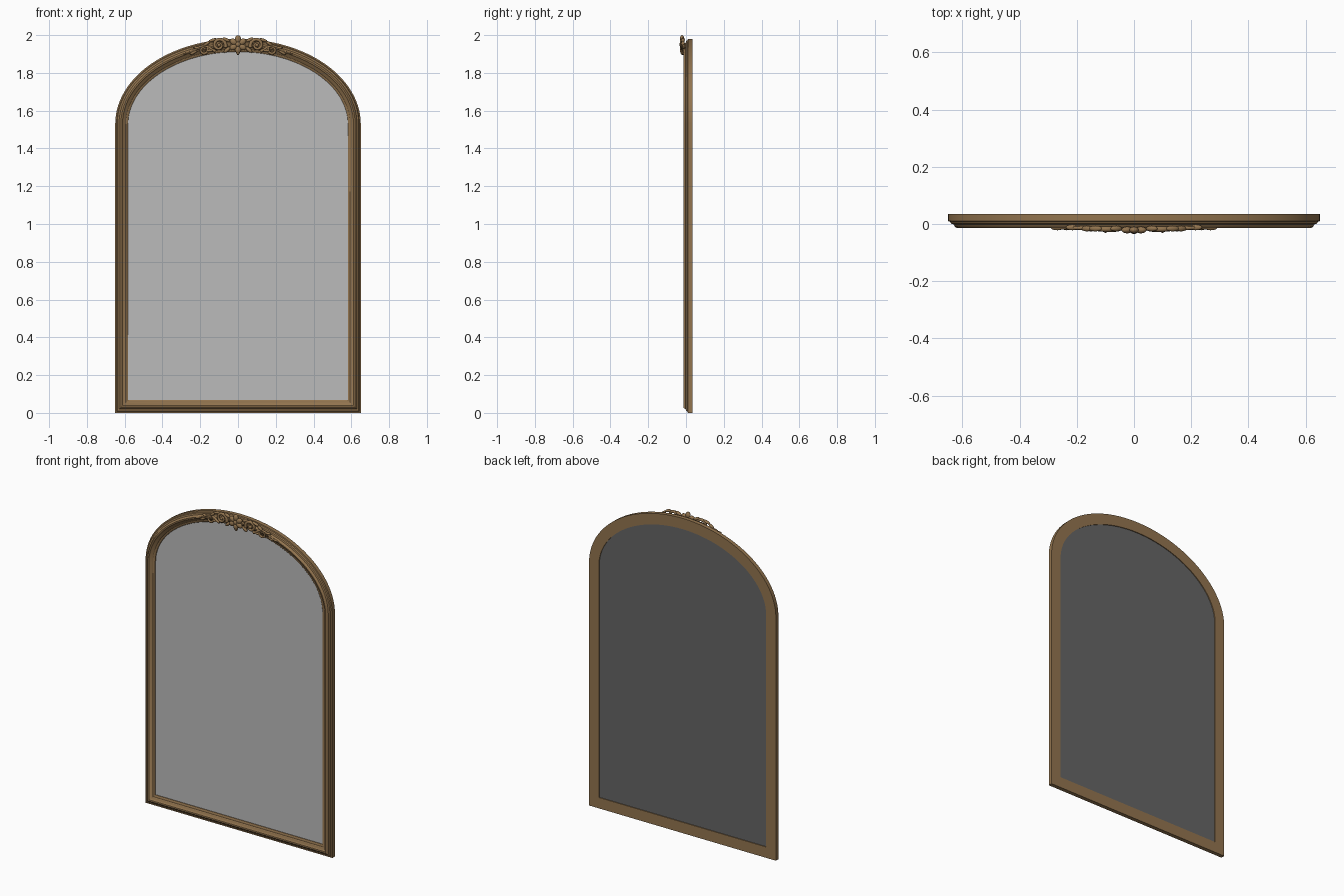
import bpy, bmesh, math
from mathutils import Vector

if "Cube" in bpy.data.objects:
    bpy.data.objects.remove(bpy.data.objects["Cube"])


def material(name, rgb):
    m = bpy.data.materials.new(name)
    m.diffuse_color = (*rgb, 1)
    m.use_nodes = True
    m.node_tree.nodes["Principled BSDF"].inputs["Base Color"].default_value = m.diffuse_color
    return m


GOLD = material("antique gold", (0.29, 0.176, 0.078))
GLASS = material("mirror grey", (0.50, 0.50, 0.50))
BACK = material("backing grey", (0.13, 0.13, 0.13))

# Arched outline in x, z: square bottom corners and an elliptical top
W, SPRING, RISE, SEGS = 0.65, 1.53, 0.45, 56
outline = [Vector((-W, 0)), Vector((W, 0))]
for i in range(SEGS + 1):
    t = math.pi * i / SEGS
    outline.append(Vector((W * math.cos(t), SPRING + RISE * math.sin(t))))


def inset(d):
    """Outline moved inward by d with mitred corners."""
    result, n = [], len(outline)
    for i, p in enumerate(outline):
        a = (p - outline[i - 1]).normalized()
        b = (outline[(i + 1) % n] - p).normalized()
        na, nb = Vector((-a.y, a.x)), Vector((-b.y, b.x))
        result.append(p + (na + nb) * d / (1 + na.dot(nb)))
    return result


def finish(bm, name, mats):
    bmesh.ops.recalc_face_normals(bm, faces=bm.faces)
    me = bpy.data.meshes.new(name)
    bm.to_mesh(me)
    bm.free()
    for m in mats:
        me.materials.append(m)
    ob = bpy.data.objects.new(name, me)
    bpy.context.collection.objects.link(ob)
    return ob


def smooth(ob, angle=35):
    bpy.ops.object.select_all(action='DESELECT')
    ob.select_set(True)
    bpy.context.view_layer.objects.active = ob
    bpy.ops.object.shade_smooth_by_angle(angle=math.radians(angle))


def bridge(bm, r0, r1):
    n = len(r0)
    for i in range(n):
        j = (i + 1) % n
        bm.faces.new((r0[i], r0[j], r1[j], r1[i]))


# Moulded frame: stepped profile (inset, y) swept round the outline
profile = [(0, 0.035), (0, 0.010), (0.007, 0.008), (0.011, 0.001),
           (0.020, -0.002), (0.024, -0.010), (0.030, -0.014), (0.038, -0.013),
           (0.044, -0.006), (0.052, -0.003), (0.056, 0.002), (0.062, 0.003),
           (0.068, 0.008), (0.068, 0.035)]
bm = bmesh.new()
rings = [[bm.verts.new((p.x, y, p.y)) for p in inset(d)] for d, y in profile]
for k in range(len(rings)):
    bridge(bm, rings[k - 1], rings[k])
smooth(finish(bm, "frame", [GOLD]))

# Mirror panel: grey front, dark backing
bm = bmesh.new()
edge = inset(0.066)
front = [bm.verts.new((p.x, 0.013, p.y)) for p in edge]
rear = [bm.verts.new((p.x, 0.030, p.y)) for p in edge]
bm.faces.new(front)
bm.faces.new(rear[::-1])
bridge(bm, front, rear)
bmesh.ops.recalc_face_normals(bm, faces=bm.faces)
for f in bm.faces:
    f.material_index = 0 if f.normal.y < -0.9 else 1
finish(bm, "mirror_panel", [GLASS, BACK])


def petal(name, x, z, length, width, angle, y=-0.018, depth=0.011):
    """Flattened ellipsoid lying on the frame front."""
    bm = bmesh.new()
    bmesh.ops.create_uvsphere(bm, u_segments=14, v_segments=8, radius=1)
    c, s = math.cos(angle), math.sin(angle)
    for v in bm.verts:
        u, w = v.co.x * length, v.co.z * width
        v.co = (x + u * c - w * s, y + v.co.y * depth, z + u * s + w * c)
    smooth(finish(bm, name, [GOLD]), 60)


def scroll(name, pts, radii, y=-0.018):
    """Tapered tube along points in x, z."""
    cu = bpy.data.curves.new(name, 'CURVE')
    cu.dimensions = '3D'
    cu.bevel_depth = 1
    cu.bevel_resolution = 2
    cu.use_fill_caps = True
    sp = cu.splines.new('POLY')
    sp.points.add(len(pts) - 1)
    for i, (p, (x, z)) in enumerate(zip(sp.points, pts)):
        t = i / (len(pts) - 1)
        p.co = (x, y, z, 1)
        p.radius = radii[0] + (radii[1] - radii[0]) * t
    cu.materials.append(GOLD)
    ob = bpy.data.objects.new(name, cu)
    bpy.context.collection.objects.link(ob)
    bpy.ops.object.select_all(action='DESELECT')
    ob.select_set(True)
    bpy.context.view_layer.objects.active = ob
    bpy.ops.object.convert(target='MESH')
    smooth(bpy.context.object, 60)


def spiral(side, cx, cz, r0, r1, a0, a1, n=26):
    """Spiral points, mirrored in x by side."""
    pts = []
    for i in range(n):
        t = i / (n - 1)
        a, r = math.radians(a0 + (a1 - a0) * t), r0 + (r1 - r0) * t
        pts.append((side * (cx + r * math.cos(a)), cz + r * math.sin(a)))
    return pts


# Central rosette
for i in range(6):
    a = math.radians(90 + 60 * i)
    petal("rosette_petal", 0.027 * math.cos(a), 1.951 + 0.027 * math.sin(a),
          0.022, 0.016, a, -0.021, 0.012)
petal("rosette_button", 0, 1.951, 0.013, 0.013, 0, -0.027, 0.008)
petal("rosette_drop", 0, 1.912, 0.018, 0.010, math.pi / 2)

# Mirrored scrolls, leaves and beads tapering away along the arch
leaves = [(0.062, 1.975, 0.022, 0.009, 25), (0.058, 1.922, 0.022, 0.010, -40),
          (0.135, 1.973, 0.024, 0.008, -20), (0.150, 1.918, 0.020, 0.008, -5),
          (0.165, 1.955, 0.022, 0.008, -35), (0.215, 1.932, 0.024, 0.007, 5),
          (0.235, 1.908, 0.022, 0.008, -30), (0.268, 1.905, 0.024, 0.006, -12)]
for side in (-1, 1):
    scroll("large_scroll", spiral(side, 0.100, 1.947, 0.036, 0.009, 200, -260),
           (0.010, 0.006))
    petal("scroll_eye", side * 0.100, 1.947, 0.010, 0.010, 0, -0.020)
    scroll("small_scroll", spiral(side, 0.182, 1.922, 0.024, 0.006, 150, 560),
           (0.008, 0.004), -0.015)
    scroll("linking_stem", [(side * x, z) for x, z in
           ((0.118, 1.915), (0.138, 1.922), (0.155, 1.936), (0.180, 1.944),
            (0.205, 1.938), (0.225, 1.922), (0.250, 1.912), (0.285, 1.903))],
           (0.009, 0.004), -0.014)
    for x, z, length, width, deg in leaves:
        petal("leaf", side * x, z, length, width, side * math.radians(deg),
              -0.016 if x < 0.2 else -0.012, 0.010)
